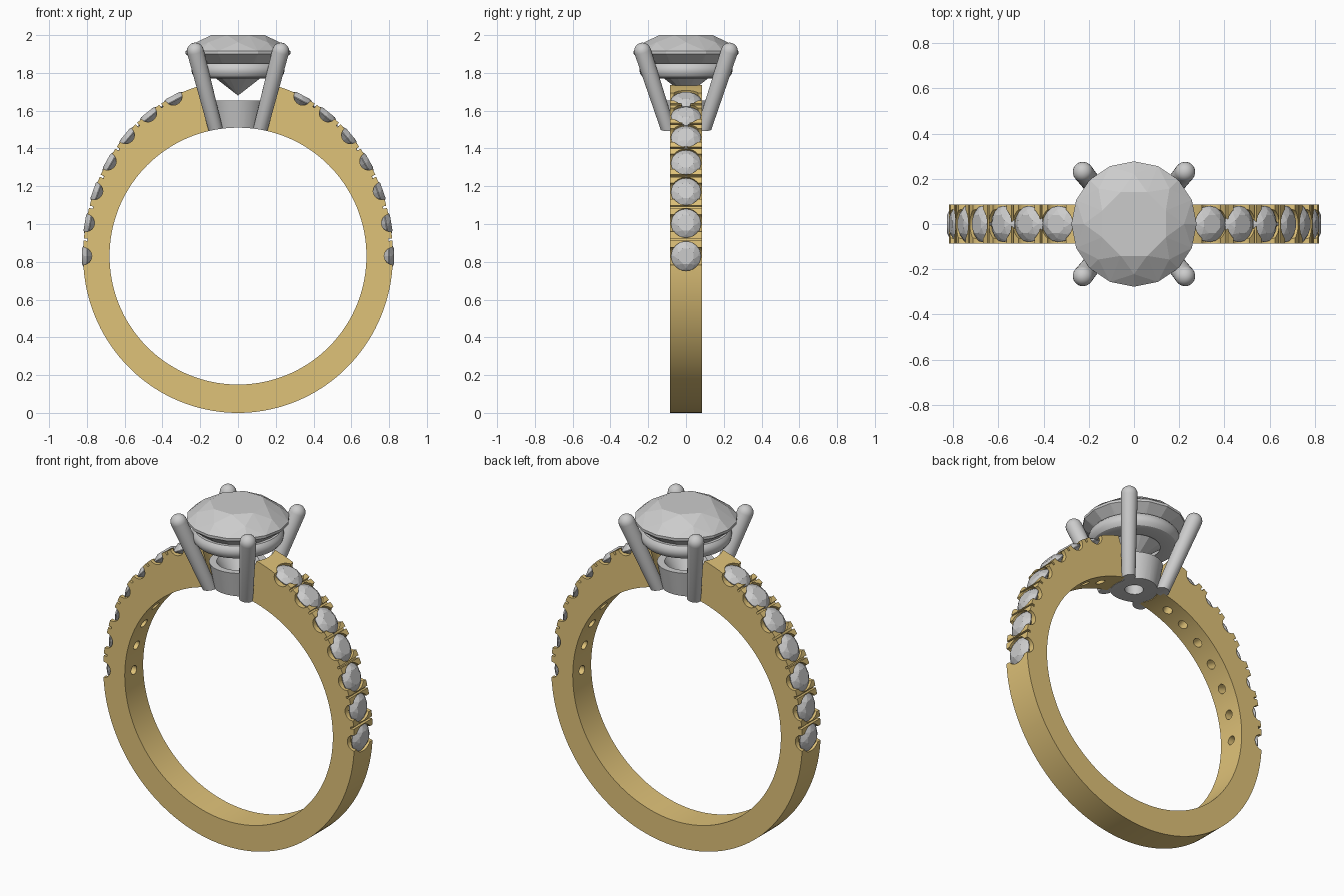
import bpy, bmesh
from math import pi, cos, sin, radians
from mathutils import Matrix, Vector

if "Cube" in bpy.data.objects:
    bpy.data.objects.remove(bpy.data.objects["Cube"])

CZ, HOLE_R = 0.83, 0.68           # ring centre height, finger hole radius
A, B_TOP, HALF_W = 0.82, 0.93, 0.086
STEP = 0.19                       # angle between side stones

gold = bpy.data.materials.new("gold")
gold.diffuse_color = (0.74, 0.54, 0.19, 1)
gold.use_nodes = True
gold.node_tree.nodes["Principled BSDF"].inputs["Base Color"].default_value = gold.diffuse_color


def finish(name, bm, smooth=True):
    bmesh.ops.recalc_face_normals(bm, faces=bm.faces)
    me = bpy.data.meshes.new(name)
    bm.to_mesh(me)
    bm.free()
    ob = bpy.data.objects.new(name, me)
    bpy.context.collection.objects.link(ob)
    if smooth:
        soften(ob)
    return ob


def soften(ob):
    me = ob.data
    me.polygons.foreach_set("use_smooth", [True] * len(me.polygons))
    me.set_sharp_from_angle(angle=radians(30))


def lathe(bm, profile, mat=Matrix(), n=48, closed=False):
    """Revolve (r, z) points about local z; caps the ends unless closed."""
    rings = [[bm.verts.new(mat @ Vector((r * cos(2 * pi * i / n), r * sin(2 * pi * i / n), z)))
              for i in range(n)] for r, z in profile]
    pairs = list(zip(rings, rings[1:])) + ([(rings[-1], rings[0])] if closed else [])
    for a, b in pairs:
        for i in range(n):
            j = (i + 1) % n
            bm.faces.new((a[i], a[j], b[j], b[i]))
    if not closed:
        bm.faces.new(rings[0][::-1])
        bm.faces.new(rings[-1])


def brilliant(name, r, crown, girdle, pavilion, mat):
    """Round cut gem as a hull; local z = 0 is the upper girdle edge."""
    bm = bmesh.new()
    for n, rad, z, turn in ((8, .55 * r, crown, 0), (8, .8 * r, .55 * crown, .5),
                            (16, r, 0, 0), (16, r, -girdle, 0),
                            (8, .45 * r, -girdle - .56 * pavilion, .5),
                            (1, 0, -girdle - pavilion, 0)):
        for i in range(n):
            a = 2 * pi * (i + turn) / n + pi / 8
            bm.verts.new(mat @ Vector((rad * cos(a), rad * sin(a), z)))
    bmesh.ops.convex_hull(bm, input=bm.verts)
    return finish(name, bm, smooth=False)


def cut(ob, cutters):
    """Subtract the cutters, bake the result and remove the cutters."""
    for c in cutters:
        c.hide_render = True
        m = ob.modifiers.new("cut", 'BOOLEAN')
        m.operation, m.solver, m.object, m.use_self = 'DIFFERENCE', 'EXACT', c, True
    bpy.context.view_layer.update()
    me = bpy.data.meshes.new_from_object(ob.evaluated_get(bpy.context.evaluated_depsgraph_get()))
    ob.modifiers.clear()
    ob.data = me
    for c in cutters:
        if c.name != "finger_hole":
            bpy.data.objects.remove(c)
    soften(ob)


def site(t):
    """Frame on the upper outer surface: local z outward, local y along the width."""
    z = Vector((cos(t) / A, 0, sin(t) / B_TOP)).normalized()
    y = Vector((0, 1, 0))
    x = y.cross(z)
    m = Matrix((x, y, z)).transposed().to_4x4()
    m.translation = (A * cos(t), 0, CZ + B_TOP * sin(t))
    return m


def both_sides(ts):
    return [site(t) for t in ts] + [site(pi - t) for t in ts]


# Band: round inside, taller towards the top outside
bm = bmesh.new()
N = 144
loops = []
for y in (-HALF_W, HALF_W):
    outer, inner = [], []
    for i in range(N):
        t = 2 * pi * i / N
        b = B_TOP if sin(t) > 0 else CZ
        outer.append(bm.verts.new((A * cos(t), y, CZ + b * sin(t))))
        inner.append(bm.verts.new((HOLE_R * cos(t), y, CZ + HOLE_R * sin(t))))
    loops.append((outer, inner))
(fo, fi), (bo, bi) = loops
for p, q in ((fo, fi), (fi, bi), (bi, bo), (bo, fo)):
    for i in range(N):
        j = (i + 1) % N
        bm.faces.new((p[i], p[j], q[j], q[i]))
band = finish("band", bm)
band.data.materials.append(gold)

# Cutters: stone pockets with drilled holes, side scallops, grooves, setting gap
stones = both_sides([STEP * i for i in range(7)])
pockets, scallops, grooves, gap = (bmesh.new() for _ in range(4))
for m in stones:
    lathe(pockets, [(.026, -.3), (.026, -.068), (.078, -.025), (.078, .06)], m, 24)
    lathe(scallops, [(.046, -.12), (.046, .12)], m @ Matrix.Rotation(pi / 2, 4, 'X'), 24)
for m in both_sides([STEP * (i + .5) for i in range(6)]):
    bmesh.ops.create_cube(grooves, size=1, matrix=m @ Matrix.Diagonal((.012, .3, .04, 1)))
lathe(gap, [(.105, 1.42), (.225, 1.82)])
cut(band, [finish(n, b, False) for n, b in (("pocket_cutter", pockets), ("scallop_cutter", scallops),
                                            ("groove_cutter", grooves), ("gap_cutter", gap))])

# Side stones
for i, m in enumerate(stones):
    brilliant(f"side_stone_{i + 1}", .08, .026, .004, .055, m @ Matrix.Translation((0, 0, -.02)))

# Centre stone
brilliant("centre_stone", .277, .085, .015, .22, Matrix.Translation((0, 0, 1.915)))

# Setting: lower cup and upper gallery ring
hole_bm = bmesh.new()
lathe(hole_bm, [(HOLE_R, -.5), (HOLE_R, .5)],
      Matrix.Translation((0, 0, CZ)) @ Matrix.Rotation(pi / 2, 4, 'X'), 144)
finger_hole = finish("finger_hole", hole_bm, False)

bm = bmesh.new()
lathe(bm, [(.118, 1.46), (.155, 1.655), (.115, 1.655), (.05, 1.56), (.05, 1.46)], closed=True)
cut(finish("lower_cup", bm), [finger_hole])

bm = bmesh.new()
lathe(bm, [(.205, 1.77), (.228, 1.777), (.243, 1.795), (.247, 1.815), (.243, 1.835),
           (.23, 1.85), (.205, 1.85), (.14, 1.77)], closed=True)
finish("gallery_ring", bm)

# Four prongs with rounded tips, trimmed by the finger hole
for sx in (-1, 1):
    for sy in (-1, 1):
        foot, tip = Vector((sx * .105, sy * .078, 1.45)), Vector((sx * .226, sy * .23, 1.915))
        axis = tip - foot
        m = Matrix.Translation(foot) @ axis.to_track_quat('Z', 'Y').to_matrix().to_4x4()
        L, r = axis.length, .045
        dome = [(r * cos(a), L + r * sin(a)) for a in (0, .3, .6, .9, 1.2, 1.45)]
        bm = bmesh.new()
        lathe(bm, [(.037, 0)] + dome, m, 24)
        cut(finish(f"prong_{'left' if sx < 0 else 'right'}_{'front' if sy < 0 else 'back'}", bm),
            [finger_hole])
bpy.data.objects.remove(finger_hole)
